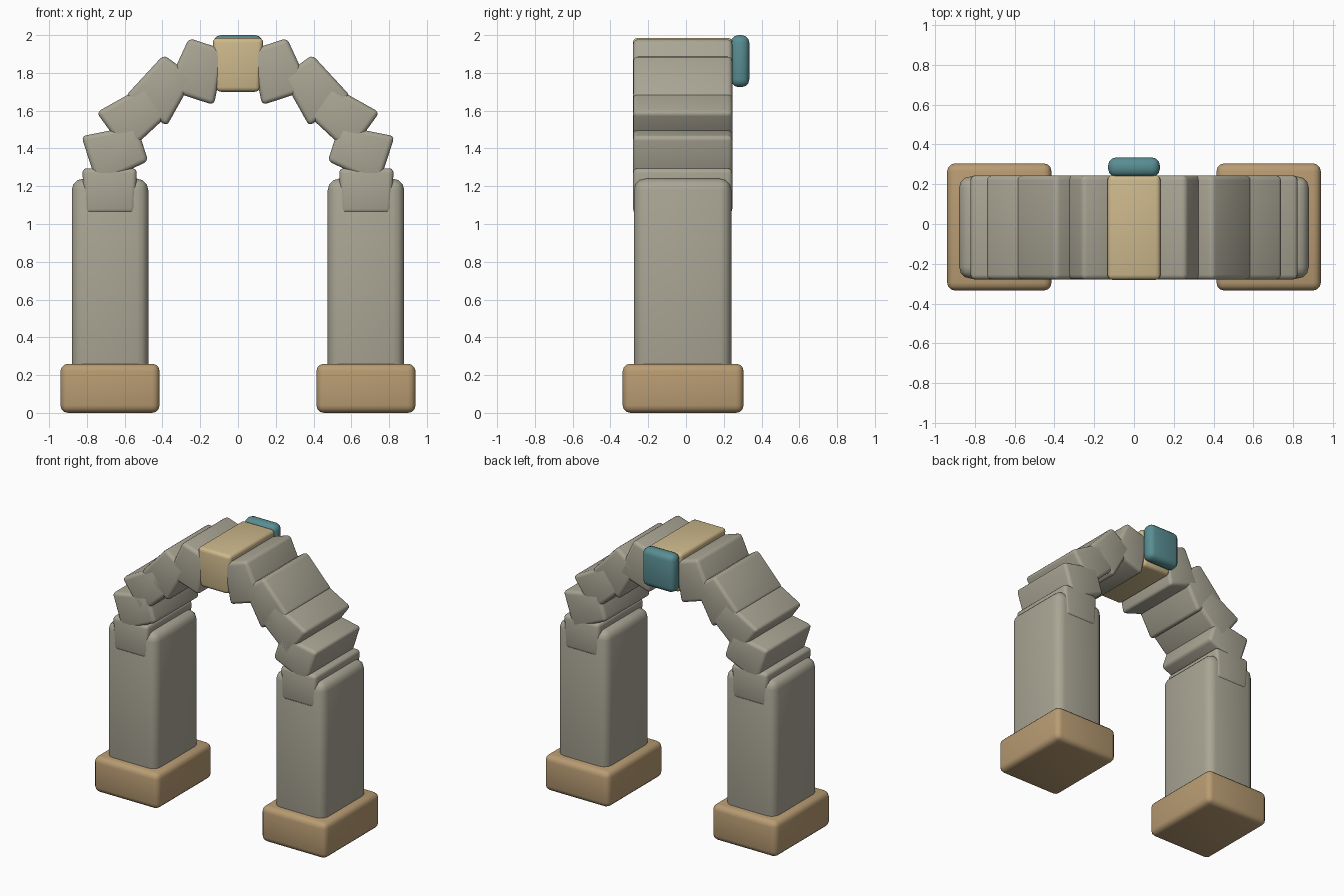
import bpy, bmesh, math

if "Cube" in bpy.data.objects:
    bpy.data.objects.remove(bpy.data.objects["Cube"])

def mat(name, rgb):
    m = bpy.data.materials.new(name)
    m.diffuse_color = (*rgb, 1)
    m.use_nodes = True
    m.node_tree.nodes["Principled BSDF"].inputs["Base Color"].default_value = m.diffuse_color
    return m

STONE = mat("stone", (0.40, 0.38, 0.30))
TAN = mat("tan", (0.48, 0.33, 0.17))
SAND = mat("sand", (0.61, 0.48, 0.26))
TEAL = mat("teal", (0.10, 0.27, 0.29))

def prism(name, quad, y0, y1, bevel, material, segs=3):
    """Extrude an xz outline along y and round its edges."""
    bm = bmesh.new()
    a = [bm.verts.new((x, y0, z)) for x, z in quad]
    b = [bm.verts.new((x, y1, z)) for x, z in quad]
    bm.faces.new(a)
    bm.faces.new(b[::-1])
    n = len(quad)
    for i in range(n):
        j = (i + 1) % n
        bm.faces.new((a[i], b[i], b[j], a[j]))
    bmesh.ops.recalc_face_normals(bm, faces=bm.faces)
    bmesh.ops.bevel(bm, geom=list(bm.edges), offset=bevel, segments=segs,
                    profile=0.5, affect='EDGES', clamp_overlap=True)
    bmesh.ops.recalc_face_normals(bm, faces=bm.faces)
    me = bpy.data.meshes.new(name)
    bm.to_mesh(me)
    bm.free()
    ob = bpy.data.objects.new(name, me)
    bpy.context.collection.objects.link(ob)
    me.materials.append(material)
    bpy.context.view_layer.objects.active = ob
    ob.select_set(True)
    bpy.ops.object.shade_smooth_by_angle(angle=math.radians(35))
    ob.select_set(False)
    return ob

def rect(x0, x1, z0, z1):
    return [(x0, z0), (x1, z0), (x1, z1), (x0, z1)]

Y0, Y1 = -0.28, 0.245

for side, s in (("left", 1), ("right", -1)):
    def flip(q):
        return [(s * x, z) for x, z in q]
    # footing and pillar
    prism(side + "_base", flip(rect(-0.94, -0.415, 0, 0.26)), -0.335, 0.305, 0.04, TAN)
    prism(side + "_pillar", flip(rect(-0.88, -0.475, 0.02, 1.24)), -0.275, 0.24, 0.06, STONE)
    # springer block at the pillar top
    prism(side + "_springer", flip([(-0.81, 1.055), (-0.545, 1.055), (-0.535, 1.295), (-0.825, 1.295)]),
          Y0, Y1, 0.025, STONE)
    # wedge blocks stepping round the arch
    for k in range(1, 5):
        a = math.radians(18 * k)
        cx, cz = -0.68 * math.cos(a), 1.175 + 0.67 * math.sin(a)
        wedge = [(-0.148, -0.135), (0.148, -0.10), (0.148, 0.10), (-0.148, 0.135)]
        quad = [(cx + u * math.cos(a) - v * math.sin(a),
                 cz + u * math.sin(a) + v * math.cos(a)) for u, v in wedge]
        prism(f"{side}_arch_block_{k}", flip(quad), Y0, Y1, 0.025, STONE)

# keystone and the plaque behind it
prism("keystone", [(-0.115, 1.70), (0.115, 1.70), (0.135, 1.985), (-0.135, 1.985)],
      Y0 - 0.001, Y1 + 0.001, 0.025, SAND)
prism("plaque", rect(-0.13, 0.13, 1.725, 2.0), 0.237, 0.335, 0.04, TEAL)
